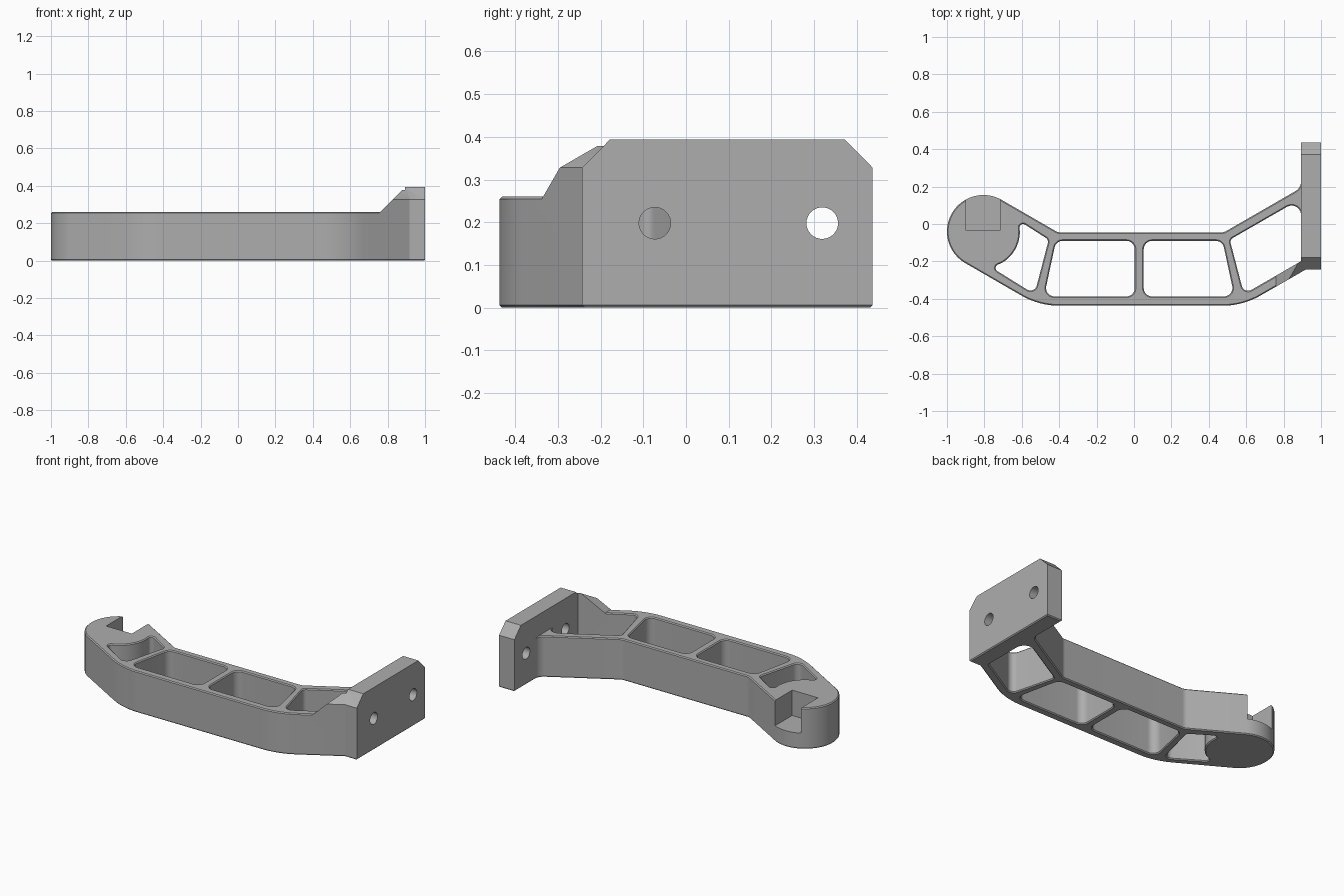
import bpy, bmesh, math
from mathutils import Vector

if "Cube" in bpy.data.objects:
    bpy.data.objects.remove(bpy.data.objects["Cube"])

H, C = 0.26, 0.006          # arm height, rim chamfer
T30 = math.tan(math.radians(30))

grey = bpy.data.materials.new("plain grey")
grey.diffuse_color = (0.42, 0.42, 0.42, 1)
grey.use_nodes = True
grey.node_tree.nodes["Principled BSDF"].inputs["Base Color"].default_value = grey.diffuse_color


def fillet(points, n=10):
    """Round each (x, y, r) corner of a closed outline."""
    out = []
    for i, (x, y, r) in enumerate(points):
        p = Vector((x, y))
        if r == 0:
            out.append(p)
            continue
        a = (Vector(points[i - 1][:2]) - p).normalized()
        b = (Vector(points[(i + 1) % len(points)][:2]) - p).normalized()
        half = a.angle(b) / 2
        t = r / math.tan(half)
        c = p + (a + b).normalized() * (r / math.sin(half))
        s, e = p + a * t - c, p + b * t - c
        a0 = math.atan2(s.y, s.x)
        d = (math.atan2(e.y, e.x) - a0 + math.pi) % (2 * math.pi) - math.pi
        for k in range(n + 1):
            w = a0 + d * k / n
            out.append(c + Vector((math.cos(w), math.sin(w))) * r)
    return out


def offset(loop, d):
    """Grow (d > 0) or shrink a closed outline."""
    m = len(loop)
    area = sum(loop[i - 1].cross(loop[i]) for i in range(m))
    sign = 1 if area > 0 else -1
    out = []
    for i in range(m):
        e1 = (loop[i] - loop[i - 1]).normalized()
        e2 = (loop[(i + 1) % m] - loop[i]).normalized()
        n1, n2 = Vector((e1.y, -e1.x)), Vector((e2.y, -e2.x))
        out.append(loop[i] + (n1 + n2) * (sign * d / (1 + n1.dot(n2))))
    return out


def finish(bm, name):
    bmesh.ops.recalc_face_normals(bm, faces=bm.faces)
    me = bpy.data.meshes.new(name)
    bm.to_mesh(me)
    bm.free()
    me.materials.append(grey)
    ob = bpy.data.objects.new(name, me)
    bpy.context.collection.objects.link(ob)
    return ob


def prism(points, vec):
    """Extrude a flat polygon of 3D points along vec."""
    bm = bmesh.new()
    lo = [bm.verts.new(p) for p in points]
    hi = [bm.verts.new(Vector(p) + Vector(vec)) for p in points]
    bm.faces.new(lo)
    bm.faces.new(hi)
    for i in range(len(lo)):
        bm.faces.new((lo[i - 1], lo[i], hi[i], hi[i - 1]))
    return bm


def combine(target, tool, op):
    mod = target.modifiers.new(op, 'BOOLEAN')
    mod.operation, mod.solver, mod.object = op, 'EXACT', tool
    bpy.context.view_layer.objects.active = target
    bpy.ops.object.modifier_apply(modifier=mod.name)
    bpy.data.objects.remove(tool)


# Arm outline: round head, bent beam, end plate foot
cx, cy, R = -0.805, -0.04, 0.195


def head(deg):
    w = math.radians(deg)
    return (cx + R * math.cos(w), cy + R * math.sin(w), 0)


outer = fillet([head(60 + 5 * k) for k in range(37)] + [
    (-0.508, -0.437, 0.41), (0.582, -0.437, 0.41), (0.918, -0.243, 0),
    (1, -0.243, 0), (1, 0.437, 0), (0.893, 0.437, 0), (0.893, 0.193, 0.06),
    (0.48, -0.045, 0.05), (-0.406, -0.045, 0.05)])

# Lightening pockets
mid = [(0.052, -0.09), (0.473, -0.09), (0.537, -0.387), (0.052, -0.387)]
pockets = [
    fillet([(x, y, 0.045) for x, y in mid]),
    fillet([(0.056 - x, y, 0.045) for x, y in mid]),
    fillet([(0.893, -0.199, 0), (0.893, 0.135, 0.05),
            (0.512, -0.084, 0.025), (0.588, -0.375, 0.035)]),
    fillet([head(18)[:2] + (0.02,)] + [head(-6 * k) for k in range(11)] +
           [head(-78)[:2] + (0.02,), (-0.532, -0.375, 0.035),
            (-0.456, -0.084, 0.025)]),
]

# Arm body with chamfered rims
bm = bmesh.new()
caps = ([], [])
for loop, d in [(outer, -C)] + [(p, C) for p in pockets]:
    rim = offset(loop, d)
    rings = [[bm.verts.new((p.x, p.y, z)) for p in pts]
             for pts, z in ((rim, 0), (loop, C), (loop, H - C), (rim, H))]
    for a, b in zip(rings, rings[1:]):
        for i in range(len(a)):
            bm.faces.new((a[i - 1], a[i], b[i], b[i - 1]))
    for store, ring in zip(caps, (rings[0], rings[3])):
        store += [bm.edges.get((ring[i - 1], ring[i])) for i in range(len(ring))]
for edges in caps:
    bmesh.ops.triangle_fill(bm, edges=edges, use_beauty=True)
bracket = finish(bm, "bracket_arm")

# Upright end plate with clipped top corners
plate = prism([(0.893, y, z) for y, z in (
    (-0.243, 0.1), (0.437, 0.1), (0.437, 0.328), (0.372, 0.394),
    (-0.178, 0.394), (-0.243, 0.328))], (0.107, 0, 0))
combine(bracket, finish(plate, "end_plate"), 'UNION')

# Sloped gusset rising from the front beam to the plate
def wall(x):
    return -0.2435 + T30 * (x - 0.918)


gus = prism([(0.74, wall(0.74), 0.25), (0.918, wall(0.918), 0.25),
             (0.918, wall(0.918) + 0.059, 0.25), (0.74, wall(0.74) + 0.059, 0.25)],
            (0, 0, 0.25))
for co, no in (((0.76, 0, 0.26), (-1, 0, 1)),
               ((0.918, -0.2435, 0.328), (0.5, -0.866, 1))):
    bmesh.ops.bisect_plane(gus, geom=gus.verts[:] + gus.edges[:] + gus.faces[:],
                           plane_co=co, plane_no=Vector(no).normalized(), clear_outer=True)
    bmesh.ops.holes_fill(gus, edges=gus.edges[:])
combine(bracket, finish(gus, "gusset"), 'UNION')

# Notch in the round head
notch = prism([(-0.897, -0.035, 0.1), (-0.717, -0.035, 0.1),
               (-0.717, 0.3, 0.1), (-0.897, 0.3, 0.1)], (0, 0, 0.3))
combine(bracket, finish(notch, "notch_cutter"), 'DIFFERENCE')

# Two bolt holes through the plate
for y in (-0.073, 0.319):
    ring = [(0.86, y + 0.037 * math.cos(k * math.pi / 16),
             0.198 + 0.037 * math.sin(k * math.pi / 16)) for k in range(32)]
    combine(bracket, finish(prism(ring, (0.2, 0, 0)), "hole_cutter"), 'DIFFERENCE')

bpy.ops.object.select_all(action='DESELECT')
bracket.select_set(True)
bpy.context.view_layer.objects.active = bracket
bpy.ops.object.shade_smooth_by_angle(angle=math.radians(28))
